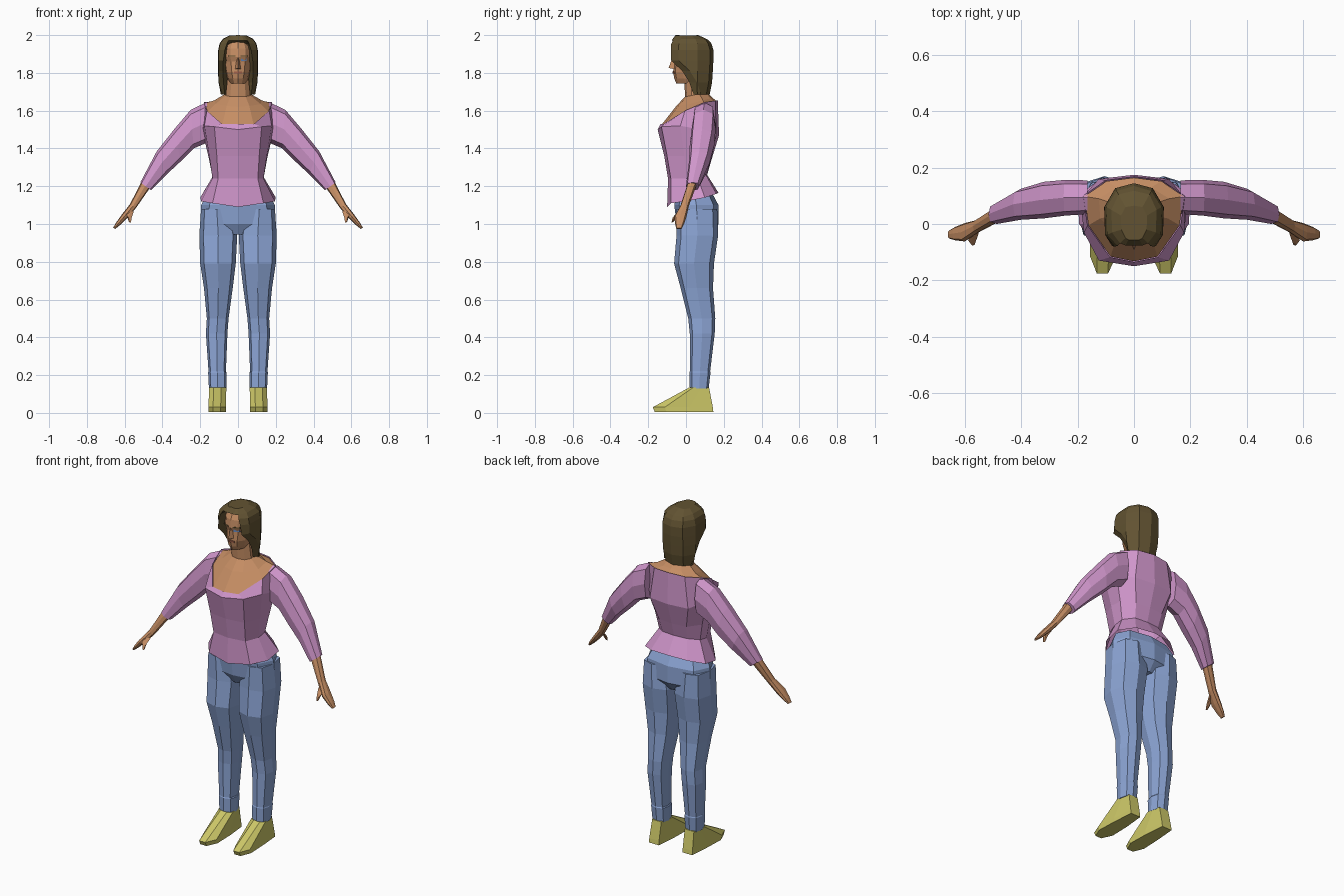
import bpy, bmesh
from math import sin, cos, pi
from mathutils import Vector


def material(name, rgb):
    m = bpy.data.materials.new(name)
    lin = [((c / 255 + 0.055) / 1.055) ** 2.4 for c in rgb]
    m.diffuse_color = (*lin, 1)
    return m


SHIRT = material("pink cloth", (208, 150, 203))
JEANS = material("blue denim", (140, 165, 213))
SKIN = material("tan skin", (198, 142, 100))
HAIR = material("brown hair", (98, 83, 50))
SHOE = material("yellow leather", (205, 200, 104))
LIPS = material("dark lips", (160, 96, 74))
EYE = material("blue eye", (100, 140, 200))


def loft(name, rings, mat, mirror=False, caps=True):
    """Skin a list of closed rings, optionally copied across x = 0."""
    bm = bmesh.new()
    for s in ((1, -1) if mirror else (1,)):
        vs = [[bm.verts.new((p[0] * s, p[1], p[2])) for p in r] for r in rings]
        n = len(vs[0])
        for a, b in zip(vs, vs[1:]):
            for i in range(n):
                j = (i + 1) % n
                bm.faces.new((a[i], a[j], b[j], b[i]))
        if caps:
            bm.faces.new(vs[0])
            bm.faces.new(vs[-1])
    bmesh.ops.recalc_face_normals(bm, faces=bm.faces)
    me = bpy.data.meshes.new(name)
    bm.to_mesh(me)
    bm.free()
    me.materials.append(mat)
    ob = bpy.data.objects.new(name, me)
    bpy.context.collection.objects.link(ob)
    return ob


def whole(half):
    """Complete a half outline that runs from front centre to back centre."""
    return half + [(-x, y, z) for x, y, z in half[-2:0:-1]]


def ring(c, u, v, n=8, fat=1.1):
    """Boxy ellipse around c with half axes u and v."""
    c, u, v = Vector(c), Vector(u), Vector(v)
    return [c + (u * cos(2 * pi * i / n) + v * sin(2 * pi * i / n)) * (fat if i % 2 else 1)
            for i in range(n)]


def flat(z, x0, x1, y0, y1):
    return ring(((x0 + x1) / 2, (y0 + y1) / 2, z), ((x1 - x0) / 2, 0, 0), (0, (y1 - y0) / 2, 0))


def limb(ux, uz, lx, lz, y0, y1):
    """Arm section given by its upper edge, lower edge and depth range."""
    return ring(((ux + lx) / 2, (y0 + y1) / 2, (uz + lz) / 2),
                ((ux - lx) / 2, 0, (uz - lz) / 2), (0, (y1 - y0) / 2, 0))


# Blouse body: hem, waist, ribs, bust, neckline
neckline = [(0, -.135, 1.528), (.085, -.118, 1.53), (.165, -.005, 1.6),
            (.18, .1, 1.645), (.1, .155, 1.652), (0, .168, 1.655)]
blouse = [
    [(0, -.1, 1.09), (.135, -.08, 1.11), (.195, 0, 1.12), (.2, .1, 1.14), (.12, .16, 1.16), (0, .172, 1.165)],
    [(0, -.095, 1.24), (.105, -.08, 1.24), (.135, 0, 1.24), (.135, .06, 1.25), (.08, .105, 1.26), (0, .112, 1.26)],
    [(0, -.115, 1.36), (.112, -.1, 1.36), (.152, -.01, 1.36), (.155, .07, 1.35), (.09, .125, 1.34), (0, .135, 1.34)],
    [(0, -.15, 1.5), (.125, -.13, 1.515), (.178, -.03, 1.52), (.19, .08, 1.5), (.125, .16, 1.47), (0, .175, 1.47)],
    neckline]
loft("blouse", [whole(h) for h in blouse], SHIRT, caps=False)

# Sleeves
loft("sleeves", [limb(.165, 1.645, .165, 1.43, .035, .155),
                 limb(.25, 1.605, .235, 1.40, .03, .157),
                 limb(.335, 1.505, .305, 1.33, .02, .15),
                 limb(.43, 1.385, .375, 1.265, .015, .125),
                 limb(.517, 1.22, .46, 1.178, 0, .07)], SHIRT, mirror=True)

# Chest, shoulders and neck
chest = [[(x * .98, y * .98, z - .006) for x, y, z in neckline],
         [(0, -.055, 1.62), (.06, -.04, 1.625), (.12, .02, 1.635),
          (.125, .09, 1.655), (.06, .13, 1.665), (0, .14, 1.668)],
         [(0, -.005, 1.675), (.04, .005, 1.675), (.065, .03, 1.68),
          (.065, .07, 1.69), (.04, .1, 1.7), (0, .11, 1.7)],
         [(0, -.01, 1.78), (.035, 0, 1.78), (.055, .025, 1.78),
          (.055, .07, 1.78), (.03, .1, 1.78), (0, .105, 1.78)]]
loft("chest_and_neck", [whole(h) for h in chest], SKIN)

# Forearms with hands, and thumbs
loft("forearms_and_hands", [limb(.505, 1.235, .46, 1.2, .01, .06),
                            limb(.572, 1.105, .54, 1.085, -.03, .015),
                            limb(.615, 1.05, .588, 1.03, -.062, .003),
                            limb(.645, 1.008, .624, .995, -.058, -.01),
                            limb(.661, .98, .65, .974, -.052, -.022)], SKIN, mirror=True)
loft("thumbs", [ring(c, (r, 0, r * .4), (0, r, r * .6), 5, 1) for c, r in
                (((.565, -.025, 1.075), .016), ((.575, -.058, 1.04), .014),
                 ((.572, -.07, 1.012), .007))], SKIN, mirror=True)

# Head: height, half width, front, back
head = [whole([(0, f, z), (w * .5, f + .012, z), (w * .9, f + .05, z),
               (w, (f + b) / 2 + .02, z), (w * .6, b - .02, z), (0, b, z)])
        for z, w, f, b in ((1.745, .04, -.052, .03), (1.77, .055, -.062, .07),
                           (1.805, .066, -.068, .1), (1.86, .075, -.064, .12),
                           (1.885, .078, -.073, .125), (1.93, .078, -.068, .125),
                           (1.98, .055, -.045, .09))]
loft("head", head, SKIN)
loft("nose", [[(-.015, -.062, 1.82), (.015, -.062, 1.82), (0, -.092, 1.826)],
              [(-.006, -.06, 1.88), (.006, -.06, 1.88), (0, -.073, 1.88)]], SKIN)


def plate(name, x0, x1, z0, z1, y0, y1, mat, mirror=False):
    """Thin plate on the face; y0 and y1 are its depths at each end."""
    loft(name, [[(x0, y0 + d, z0), (x1, y1 + d, z0), (x1, y1 + d, z1), (x0, y0 + d, z1)]
                for d in (0, .008)], mat, mirror)


# Facial details
plate("mouth", .0, .02, 1.797, 1.807, -.072, -.066, LIPS, True)
plate("eyebrows", .014, .052, 1.886, 1.892, -.072, -.056, HAIR, True)
plate("eye", .016, .046, 1.862, 1.876, -.065, -.05, EYE)

# Hair: long at the back and sides, recessed around the face
hair = [[(0, e, z), (.055, e, z), (a, f, z), (w, f + .04, z), (w * 1.03, .06, z),
         (w * .65, b - .018, z), (0, b, z)]
        for z, a, w, f, e, b in ((1.685, .07, .088, .04, .06, .125),
                                 (1.75, .077, .1, .018, .05, .138),
                                 (1.81, .08, .103, -.02, .02, .142),
                                 (1.865, .078, .103, -.078, 0, .145),
                                 (1.92, .07, .102, -.08, -.01, .145),
                                 (1.955, .058, .095, -.078, -.03, .135))]
hair.append([(0, -.076, 1.972), (.03, -.076, 1.972), (.05, -.068, 1.972), (.078, -.03, 1.978),
             (.08, .05, 1.98), (.055, .105, 1.975), (0, .118, 1.975)])
hair.append([(0, -.056, 2), (.02, -.056, 1.998), (.03, -.05, 1.997), (.045, -.02, 1.997),
             (.046, .03, 1.997), (.03, .06, 1.998), (0, .065, 2)])
loft("hair", [whole(h) for h in hair], HAIR)

# Jeans: hips and legs
loft("jeans_hips", [flat(1.16, -.165, .165, -.05, .14), flat(1.1, -.195, .195, -.062, .172),
                    flat(1.0, -.2, .2, -.05, .172), flat(.945, -.1, .1, -.02, .13)], JEANS)
loft("jeans_legs", [flat(*r) for r in (
    (1.08, .03, .195, -.05, .165), (.94, .004, .205, -.05, .17), (.79, .012, .2, -.063, .148),
    (.66, .028, .18, -.028, .143), (.5, .05, .165, .012, .155), (.42, .056, .17, .02, .152),
    (.22, .064, .156, .02, .128), (.215, .06, .158, .018, .13), (.13, .062, .154, .02, .12))],
    JEANS, mirror=True)


# Shoes
def sole(z, x0, x1, y0, y1):
    """Outline with a rounded toe and square heel."""
    m, d = (x0 + x1) / 2, y1 - y0
    return [(m - .018, y0, z), (m + .022, y0, z), (x1, y0 + d * .2, z), (x1 - .005, y0 + d * .6, z),
            (x1 - .015, y1, z), (x0 + .015, y1, z), (x0 + .003, y0 + d * .6, z), (x0, y0 + d * .2, z)]


loft("shoes", [sole(.005, .063, .157, -.165, .145), sole(.03, .063, .157, -.176, .142),
               sole(.135, .062, .152, .018, .122)], SHOE, mirror=True)
